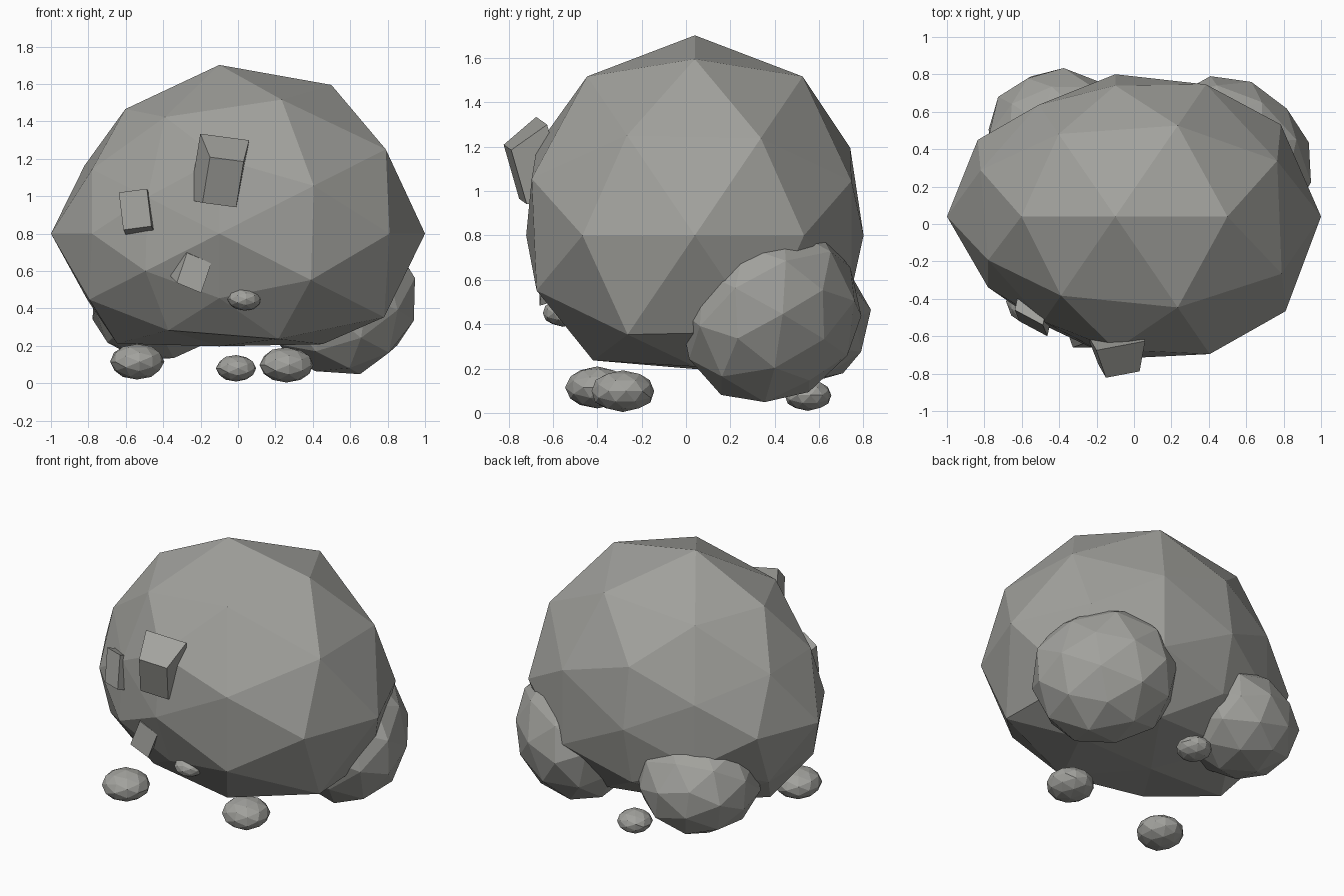
import bpy, bmesh, random
from mathutils import Vector, Matrix

random.seed(4)
cube = bpy.data.objects.get("Cube")
if cube:
    bpy.data.objects.remove(cube, do_unlink=True)

stone_grey = bpy.data.materials.new("stone_grey")
stone_grey.use_nodes = True
colour = (0.36, 0.36, 0.338, 1)
stone_grey.diffuse_color = colour
stone_grey.node_tree.nodes["Principled BSDF"].inputs["Base Color"].default_value = colour

# Corner directions of a once-divided icosahedron, grouped by mirror family,
# each with the boulder's bulge for every sign combination (x, then y, then z)
FAMILIES = [
    ((1, 0, 0), (.9, 1.1)),
    ((0, 1, 0), (.845, .845)),
    ((0, 0, 1), (.92, 1.1)),
    ((.526, 0, .851), (1.04, .955, 1.05, 1.14)),
    ((0, .851, .526), (.8, .93, .88, .915)),
    ((.851, .526, 0), (.8, .865, 1.07, 1.04)),
    ((.309, .5, .809), (.88, .94, .92, .98, 1.02, 1.08, 1.05, 1.08)),
    ((.809, .309, .5), (.86, .84, .87, .89, 1.09, 1.1, 1.06, 1.07)),
    ((.5, .809, .309), (.79, .77, .82, .82, .98, 1.01, .97, .97)),
]


def mirrored(base):
    """All distinct sign variants of a direction."""
    options = [(-c, c) if c else (0,) for c in base]
    return [Vector((x, y, z)).normalized()
            for x in options[0] for y in options[1] for z in options[2]]


def finish(bm, name):
    bmesh.ops.recalc_face_normals(bm, faces=bm.faces)
    mesh = bpy.data.meshes.new(name)
    bm.to_mesh(mesh)
    bm.free()
    mesh.materials.append(stone_grey)
    obj = bpy.data.objects.new(name, mesh)
    bpy.context.collection.objects.link(obj)
    return obj


def faceted_ball():
    """Unit ball of flat triangles, with the bulge belonging to each corner."""
    bm = bmesh.new()
    bulges = {}
    for base, radii in FAMILIES:
        for direction, radius in zip(mirrored(base), radii):
            bulges[bm.verts.new(direction)] = radius
    bmesh.ops.convex_hull(bm, input=list(bm.verts))
    return bm, bulges


def boulder(name, centre, size, floor):
    """Lopsided boulder whose underside is squashed below the floor level."""
    bm, bulges = faceted_ball()
    for v in bm.verts:
        v.co = (Matrix.Diagonal(size) @ v.co) * bulges[v]
        if v.co.z < floor:
            v.co.z = floor + (v.co.z - floor) * .5
        v.co += Vector(centre)
    return finish(bm, name)


def stone(name, centre, size, turn=0.0, lean=(0, 0), rough=.02):
    """Rounder loose stone, turned about z, then leaning towards x and y."""
    bm, _ = faceted_ball()
    tilt = Vector((0, 0, 1)).rotation_difference(Vector((*lean, 1))).to_matrix()
    pose = tilt @ Matrix.Rotation(turn, 3, 'Z') @ Matrix.Diagonal(size)
    for v in bm.verts:
        v.co = (pose @ v.co) * (1 + random.uniform(-rough, rough)) + Vector(centre)
    return finish(bm, name)


def chip(name, face, across, up, depth, flare):
    """Block sticking out of the boulder: outer face centre, half axes, depth."""
    face, across, up, depth = map(Vector, (face, across, up, depth))
    bm = bmesh.new()
    for centre, k in ((face, 1), (face + depth, flare)):
        for i in (-1, 1):
            for j in (-1, 1):
                bm.verts.new(centre + (across * i + up * j) * k)
    bmesh.ops.convex_hull(bm, input=list(bm.verts))
    bmesh.ops.dissolve_limit(bm, angle_limit=.02, verts=bm.verts, edges=bm.edges)
    return finish(bm, name)


# Main boulder
boulder("main_boulder", (-.1, .04, .8), (1, .9, .82), -.45)

# Two large stones leaning on the back
stone("back_right_stone", (.55, .38, .45), (.45, .36, .42), -.785, (.35, .15))
stone("back_left_stone", (-.42, .465, .44), (.38, .37, .32), .4, (-.25, .25))

# Pebbles
for name, centre, width in (
        ("front_left_pebble", (-.54, -.4, .115), .145),
        ("front_right_pebble", (.26, -.285, .098), .144),
        ("back_pebble", (-.01, .55, .08), .107),
        ("stuck_pebble", (.035, -.555, .45), .092)):
    stone(name, centre, (width, width, width * .66), .1)

# Angular chips on the front
chip("large_chip", (-.08, -.77, 1.075), (.09, .017, -.012), (.02, -.035, .122),
     (-.02, .17, .065), 1.45)
chip("upper_left_chip", (-.55, -.53, .93), (.075, -.04, .01), (-.012, .03, .1),
     (.03, .14, -.055), 1)
chip("lower_left_chip", (-.235, -.65, .59), (.065, 0, -.027), (.027, .01, .08),
     (-.035, .13, .05), 1.1)
